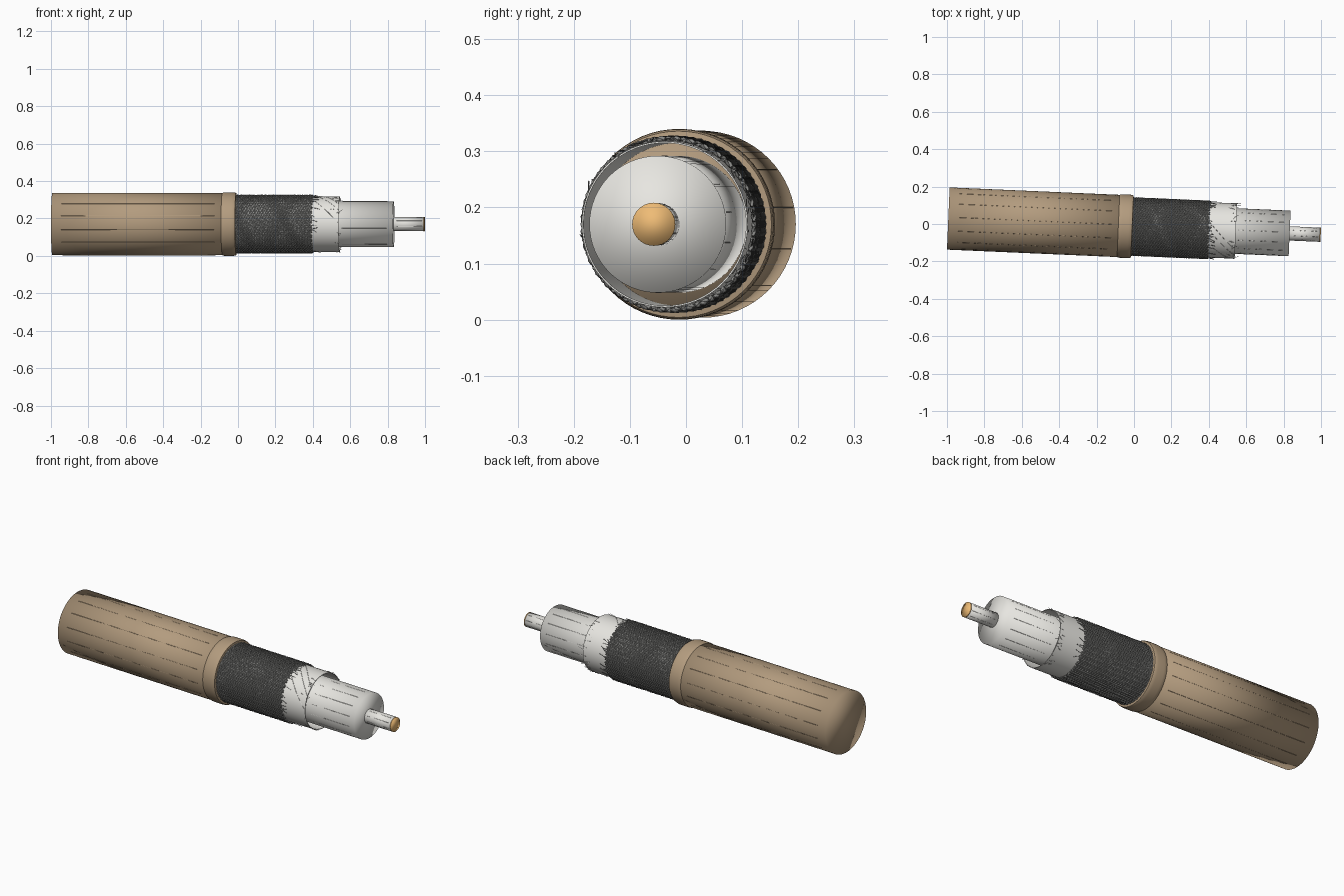
import bpy, math, random
from mathutils import Matrix

if "Cube" in bpy.data.objects:
    bpy.data.objects.remove(bpy.data.objects["Cube"])

random.seed(4)
# whole cable is modelled along local x, then turned slightly and lifted
PLACE = Matrix.Translation((0, -0.014, 0.17)) @ Matrix.Rotation(math.radians(-2.5), 4, 'Z')


def mat(name, rgb):
    m = bpy.data.materials.new(name)
    m.diffuse_color = (*rgb, 1)
    m.use_nodes = True
    m.node_tree.nodes["Principled BSDF"].inputs["Base Color"].default_value = m.diffuse_color
    return m


BROWN = mat("brown_rubber", (0.45, 0.33, 0.21))
DARK = mat("braid_metal", (0.25, 0.25, 0.24))
WHITE = mat("white_plastic", (0.80, 0.79, 0.75))
COPPER = mat("copper", (0.86, 0.50, 0.18))


def ring(x, r, a):
    return (x, r * math.cos(a), r * math.sin(a))


def finish(ob, material):
    ob.data.materials.append(material)
    ob.matrix_world = PLACE
    return ob


def lathe(name, profile, material, caps=True, closed=False, n=64):
    """Spin (x, radius) points around the cable axis."""
    verts = [ring(x, r, 2 * math.pi * i / n) for x, r in profile for i in range(n)]
    k = len(profile)
    faces = []
    for j in range(k if closed else k - 1):
        a, b = j * n, ((j + 1) % k) * n
        for i in range(n):
            i2 = (i + 1) % n
            faces.append((a + i, a + i2, b + i2, b + i))
    if caps and not closed:
        faces.append(tuple(reversed(range(n))))
        faces.append(tuple(range((k - 1) * n, k * n)))
    me = bpy.data.meshes.new(name)
    me.from_pydata(verts, [], faces)
    ob = bpy.data.objects.new(name, me)
    bpy.context.collection.objects.link(ob)
    bpy.ops.object.select_all(action='DESELECT')
    ob.select_set(True)
    bpy.context.view_layer.objects.active = ob
    if closed or not caps:
        bpy.ops.object.shade_smooth_by_angle(angle=math.radians(40))
    else:
        bpy.ops.object.shade_smooth()
    return finish(ob, material)


def strands(name, paths, thick, material):
    """Many thin wires in one mesh object."""
    cu = bpy.data.curves.new(name, 'CURVE')
    cu.dimensions = '3D'
    cu.bevel_depth = thick
    cu.bevel_resolution = 0
    cu.use_fill_caps = True
    for path in paths:
        sp = cu.splines.new('POLY')
        sp.points.add(len(path) - 1)
        for p, co in zip(sp.points, path):
            p.co = (*co, 1)
    ob = bpy.data.objects.new(name, cu)
    bpy.context.collection.objects.link(ob)
    bpy.ops.object.select_all(action='DESELECT')
    ob.select_set(True)
    bpy.context.view_layer.objects.active = ob
    bpy.ops.object.convert(target='MESH')
    return finish(bpy.context.object, material)


def ribs(name, x0, x1, r, count, thick, material):
    """Fine lengthwise ridges barely standing out of a surface."""
    paths = []
    for i in range(count):
        a = 2 * math.pi * (i + 0.4) / count
        paths.append([ring(x0, r, a), ring(x1, r, a)])
    strands(name, paths, thick, material)


# outer jacket and its cut collar
lathe("jacket", [(-0.9937, 0.1665), (-0.01, 0.1665)], BROWN)
ribs("jacket_ribs", -0.94, -0.12, 0.1657, 14, 0.0014, BROWN)
lathe("jacket_collar", [(-0.085, 0.155), (-0.085, 0.166), (-0.078, 0.169), (-0.065, 0.17),
                        (-0.03, 0.17), (-0.018, 0.169), (-0.01, 0.166), (-0.008, 0.155)],
      BROWN, closed=True)

# woven braid: wires in both directions passing over and under
N, TURNS, X0, X1 = 36, 0.8, -0.01, 0.40
STEPS = int(4 * N * TURNS)
wires = []
for sign in (1, -1):
    for i in range(N):
        path = []
        for k in range(STEPS + 1):
            t = k / STEPS
            r = 0.1525 + sign * 0.002 * math.cos(math.pi * 2 * N * TURNS * t)
            a = 2 * math.pi * (i / N + sign * TURNS * t)
            path.append(ring(X0 + (X1 - X0) * t, r, a))
        wires.append(path)
strands("braid_wires", wires, 0.0036, DARK)
lathe("braid_base", [(-0.01, 0.151), (0.395, 0.151)], DARK, caps=False)

# foil sleeve with overlapping spiral edges
lathe("foil", [(-0.01, 0.148), (0.545, 0.148), (0.545, 0.145), (-0.01, 0.145)],
      WHITE, closed=True)
seams = []
for start in (1.2, 1.5, 2.0):
    seams.append([ring(0.39 + 0.153 * k / 16, 0.1482, start + 1.1 * k / 16) for k in range(17)])
strands("foil_seams", seams, 0.0012, WHITE)


def fray(count, xa, xb, length, r, lift):
    paths = []
    for _ in range(count):
        a = random.uniform(0, 2 * math.pi)
        x = random.uniform(xa, xb)
        ln = length * random.uniform(0.5, 1.2)
        da = random.uniform(-0.12, 0.12)
        up = random.uniform(-0.002, lift)
        paths.append([ring(x, r, a), ring(x + ln * 0.5, r + up * 0.4, a + da * 0.4),
                      ring(x + ln, r + up, a + da)])
    return paths


# loose wire ends at the braid edge and the foil edge
strands("braid_frayed_ends", fray(36, 0.385, 0.40, 0.04, 0.153, 0.004), 0.0014, DARK)
strands("foil_frayed_ends", fray(30, 0.50, 0.54, 0.03, 0.1485, 0.008), 0.0011, WHITE)

# insulating core
lathe("insulator", [(0.0, 0.122), (0.833, 0.122)], WHITE)
ribs("insulator_ribs", 0.56, 0.80, 0.1213, 14, 0.0012, WHITE)

# centre conductor: pale wall, copper tip
lathe("conductor", [(0.80, 0.038), (0.998, 0.038)], WHITE, n=32)
ribs("conductor_ribs", 0.85, 0.985, 0.0376, 8, 0.0009, WHITE)
lathe("conductor_tip", [(0.994, 0.0384), (0.9993, 0.0384)], COPPER, n=32)
